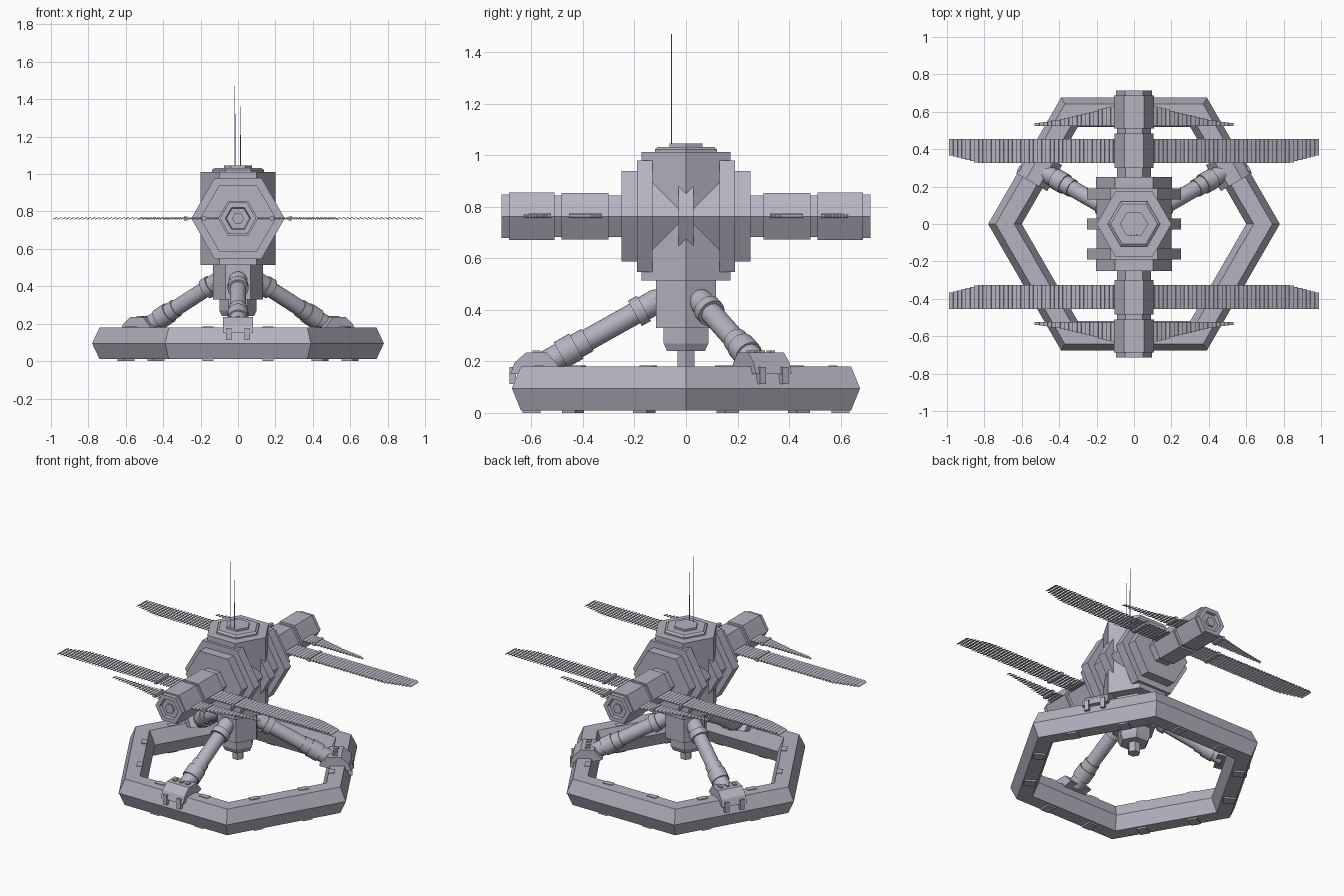
import bpy, bmesh, math
from mathutils import Matrix, Vector

cube = bpy.data.objects.get("Cube")
if cube:
    bpy.data.objects.remove(cube)

MID = 0.763  # height of the body and boom axis
grey = bpy.data.materials.new("lavender grey")
grey.use_nodes = True
grey.diffuse_color = (0.46, 0.45, 0.53, 1)
grey.node_tree.nodes["Principled BSDF"].inputs["Base Color"].default_value = grey.diffuse_color


def finish(name, bm, mirror=None, smooth=False):
    bmesh.ops.recalc_face_normals(bm, faces=bm.faces[:])
    mesh = bpy.data.meshes.new(name)
    bm.to_mesh(mesh)
    bm.free()
    mesh.materials.append(grey)
    if smooth:
        mesh.shade_smooth()
        mesh.set_sharp_from_angle(angle=math.radians(32))
    obj = bpy.data.objects.new(name, mesh)
    bpy.context.collection.objects.link(obj)
    if mirror:
        mod = obj.modifiers.new("mirror", "MIRROR")
        mod.use_axis = ["X" in mirror, "Y" in mirror, False]
        mod.use_mirror_merge = False
    return obj


def lathe(bm, profile, sides=6, mat=Matrix(), closed=False):
    """Sweep (radius, height) points round z, first corner on +x."""
    rings = []
    for r, h in profile:
        rings.append([bm.verts.new(mat @ Vector((r * math.cos(a), r * math.sin(a), h)))
                      for a in (math.tau * i / sides for i in range(sides))])
    pairs = list(zip(rings, rings[1:]))
    if closed:
        pairs.append((rings[-1], rings[0]))
    else:
        bm.faces.new(rings[0])
        bm.faces.new(rings[-1])
    for a, b in pairs:
        for i in range(sides):
            j = (i + 1) % sides
            bm.faces.new((a[i], a[j], b[j], b[i]))


def box(bm, centre, size, mat=Matrix(), tilt=0):
    m = (mat @ Matrix.Translation(centre) @ Matrix.Rotation(tilt, 4, "Y")
         @ Matrix.Diagonal((*size, 1)))
    bmesh.ops.create_cube(bm, size=1, matrix=m)


def lathe_part(name, profile, **kw):
    mirror = kw.pop("mirror", None)
    bm = bmesh.new()
    lathe(bm, profile, **kw)
    return finish(name, bm, mirror)


# Axis pointing backward from the body centre
ALONG_Y = Matrix.Translation((0, 0, MID)) @ Matrix.Rotation(-math.pi / 2, 4, "X")

# Base ring with pads on each side
lathe_part("base_ring", [(0.74, 0.18), (0.78, 0.095), (0.74, 0.01),
                         (0.64, 0.01), (0.6, 0.095), (0.64, 0.18)], closed=True)
bm = bmesh.new()
for k in range(6):
    turn = Matrix.Rotation(math.radians(60 * k), 4, "Z")
    for x in (-0.16, 0.16):
        box(bm, (x, -0.57, 0.18), (0.06, 0.035, 0.008), turn)
        box(bm, (x, -0.6, 0.006), (0.06, 0.07, 0.012), turn)
finish("ring_pads", bm)

# Central body: crossing hexagonal prisms with stepped end plates
lathe_part("body_core", [(0.2, 0.513), (0.2, 1.012)])
lathe_part("body_cross", [(0.2, -0.14), (0.2, 0.14)], mat=ALONG_Y)
lathe_part("body_rib", [(0.25, -0.03), (0.25, 0.03)], mat=ALONG_Y)
lathe_part("end_plates", [(0.25, 0.13), (0.25, 0.19), (0.203, 0.19), (0.203, 0.25)],
           mat=ALONG_Y, mirror="Y")
lathe_part("top_cap", [(0.14, 1.0), (0.14, 1.022), (0.125, 1.032), (0.075, 1.032),
                       (0.075, 1.045)])

# Antennas
for name, x, top in (("tall_antenna", -0.017, 1.47), ("short_antenna", 0.013, 1.36)):
    lathe_part(name, [(0.003, 1.04), (0.003, top - 0.15), (0.0015, top - 0.15),
                      (0.0015, top)], mat=Matrix.Translation((x, -0.056, 0)))

# Lower column and post
lathe_part("lower_column", [(0.134, 0.53), (0.134, 0.33), (0.1, 0.33), (0.1, 0.27),
                            (0.085, 0.24), (0.037, 0.24), (0.037, 0.175)])

# Front and back booms
lathe_part("booms", [(0.092, 0.24), (0.092, 0.3), (0.104, 0.3), (0.104, 0.483),
                     (0.092, 0.483), (0.092, 0.51), (0.107, 0.51), (0.107, 0.687),
                     (0.097, 0.687), (0.097, 0.715), (0.068, 0.715), (0.062, 0.7),
                     (0.032, 0.7), (0.032, 0.71)], mat=ALONG_Y, mirror="Y")


def edge_y(edge, x):
    for (x0, y0), (x1, y1) in zip(edge, edge[1:]):
        if x <= x1:
            return y0 + (y1 - y0) * (x - x0) / (x1 - x0)
    return edge[-1][1]


def wings(name, straight, edge, rim, bar_x):
    """Louvred panel between a straight edge and a shaped edge, mirrored to all four places."""
    bm = bmesh.new()
    outline = edge + [(edge[-1][0], straight), (edge[0][0], straight)]
    face = bm.faces.new([bm.verts.new((x, y, MID - 0.012)) for x, y in outline])
    bmesh.ops.inset_region(bm, faces=[face], thickness=rim, use_even_offset=True)
    bmesh.ops.delete(bm, geom=[face], context="FACES_ONLY")
    grown = bmesh.ops.extrude_face_region(bm, geom=bm.faces[:])["geom"]
    bmesh.ops.translate(bm, verts=[v for v in grown if isinstance(v, bmesh.types.BMVert)],
                        vec=(0, 0, 0.024))
    # Tilted slats and one cross bar
    x = edge[0][0] + rim
    side = 1 if edge[0][1] < straight else -1
    while x < edge[-1][0] - rim:
        a, b = edge_y(edge, x) + side * rim * 0.8, straight - side * rim * 0.8
        if (b - a) * side > 0:
            box(bm, (x, (a + b) / 2, MID), (0.026, abs(b - a), 0.004), tilt=math.radians(24))
            if abs(x - bar_x) < 0.012:
                box(bm, (x, (a + b) / 2, MID), (0.02, abs(b - a), 0.022))
        x += 0.0225
    finish(name, bm, "XY")


wings("large_wings", 0.47, [(0.08, 0.31), (0.83, 0.31), (1.0, 0.357)], 0.02, 0.28)
wings("small_wings", 0.515, [(0.08, 0.645), (0.38, 0.57), (0.55, 0.543)], 0.011, 0.19)

# Three legs with elbows, sleeves and clamping feet
FOOT = [(0.49, 0.175), (0.54, 0.235), (0.62, 0.235), (0.665, 0.195), (0.682, 0.15), (0.6, 0.15)]
for name, angle in (("front", 0), ("back_left", 120), ("back_right", -120)):
    turn = Matrix.Rotation(math.radians(angle), 4, "Z")
    start, end = Vector((0, -0.12, 0.43)), Vector((0, -0.54, 0.195))
    aim = (end - start).to_track_quat("Z", "Y").to_matrix().to_4x4()
    bm = bmesh.new()
    lathe(bm, [(0.048, 0), (0.048, 0.05), (0.056, 0.05), (0.056, 0.09), (0.043, 0.09),
               (0.043, 0.3), (0.049, 0.3), (0.049, 0.35), (0.056, 0.35), (0.056, 0.42),
               (0.048, 0.42), (0.048, 0.48)], 20, turn @ Matrix.Translation(start) @ aim)
    bmesh.ops.create_uvsphere(bm, u_segments=20, v_segments=12, radius=0.049,
                              matrix=turn @ Matrix.Translation(start))
    lathe(bm, [(0.048, 0), (0.048, 0.1)], 20,
          turn @ Matrix.Translation(start) @ Matrix.Rotation(-math.pi / 2, 4, "X"))
    finish(name + "_leg", bm, smooth=True)

    bm = bmesh.new()
    ends = [[bm.verts.new(turn @ Vector((x, -r, z))) for r, z in FOOT] for x in (-0.08, 0.08)]
    for loop in ends:
        bm.faces.new(loop)
    for i in range(len(FOOT)):
        j = (i + 1) % len(FOOT)
        bm.faces.new((ends[0][i], ends[0][j], ends[1][j], ends[1][i]))
    for x in (-0.05, 0.05):
        box(bm, (x, -0.672, 0.145), (0.028, 0.026, 0.065), turn)
    for x in (-0.045, 0, 0.045):
        box(bm, (x, -0.58, 0.236), (0.022, 0.03, 0.012), turn)
    finish(name + "_foot", bm)
